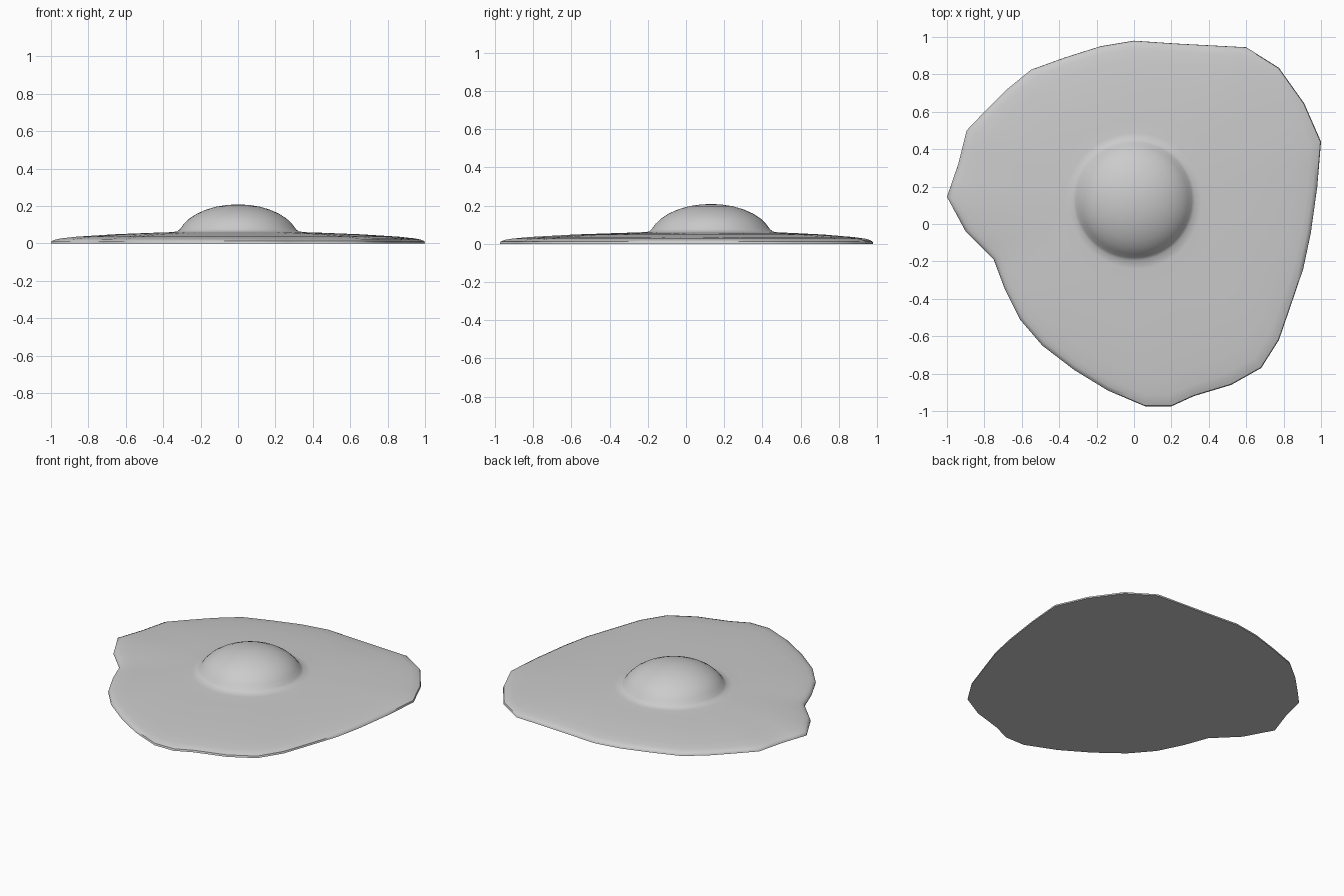
import bpy
import bmesh
import math
from mathutils import Vector

cube = bpy.data.objects.get("Cube")
if cube:
    bpy.data.objects.remove(cube, do_unlink=True)


def make_material(name, color):
    mat = bpy.data.materials.new(name)
    mat.use_nodes = True
    mat.diffuse_color = color
    mat.node_tree.nodes["Principled BSDF"].inputs["Base Color"].default_value = color
    return mat


def bridge(bm, outer, inner):
    """Join two closed rings of equal length with quads."""
    count = len(outer)
    for i in range(count):
        j = (i + 1) % count
        bm.faces.new((outer[i], outer[j], inner[j], inner[i]))


# Irregular rim of the egg white, clockwise from the back, in hundredths
RIM = [(0, 98), (22, 96.5), (60, 94.5), (77.5, 83.5), (91, 64.5), (100, 44),
       (98, 20), (94.5, -5), (90.5, -24), (83, -46), (77.5, -62), (68, -77),
       (52, -86), (32, -92), (20, -97.5), (6, -97.5), (-14, -89), (-32, -78),
       (-49, -65), (-61, -51), (-69, -35), (-75, -19), (-90, -4), (-100, 14.5),
       (-94, 32), (-89.5, 50), (-79, 61), (-68.5, 71.5), (-55, 82.5),
       (-37, 89), (-18, 95)]
CENTRE = Vector((0.0, 0.13))

# Rim points run counter-clockwise, with a midpoint on each edge
corners = [Vector(p) / 100 for p in reversed(RIM)]
rim = []
for a, b in zip(corners, corners[1:] + corners[:1]):
    rim += [a, (a + b) / 2]
directions = [(p - CENTRE).normalized() for p in rim]

# Egg white: (blend from yolk foot to rim, height)
WHITE = [(1, 0), (0.995, 0.012), (0.965, 0.021), (0.92, 0.027), (0.8, 0.036),
         (0.5, 0.049), (0.2, 0.057), (0.06, 0.06)]
# Yolk: (radius, height)
FOOT = 0.325
YOLK = [(FOOT, 0.064), (0.309, 0.078), (0.29, 0.104), (0.26, 0.133),
        (0.22, 0.159), (0.17, 0.181), (0.115, 0.197), (0.055, 0.206)]

bm = bmesh.new()
rings = []
for blend, z in WHITE:
    rings.append([bm.verts.new((*(CENTRE + d * FOOT).lerp(p, blend), z))
                  for p, d in zip(rim, directions)])
for radius, z in YOLK:
    rings.append([bm.verts.new((*(CENTRE + d * radius), z)) for d in directions])
for outer, inner in zip(rings, rings[1:]):
    bridge(bm, outer, inner)

# Top of the yolk and flat underside
crown = bm.verts.new((*CENTRE, 0.209))
last = rings[-1]
for i, v in enumerate(last):
    bm.faces.new((v, last[(i + 1) % len(last)], crown))
bm.faces.new(list(reversed(rings[0])))
bmesh.ops.recalc_face_normals(bm, faces=bm.faces[:])

mesh = bpy.data.meshes.new("fried_egg")
bm.to_mesh(mesh)
bm.free()
egg = bpy.data.objects.new("fried_egg", mesh)
bpy.context.collection.objects.link(egg)
mesh.materials.append(make_material("plain grey", (0.6, 0.6, 0.6, 1)))

# Smooth surface with a sharp edge around the underside
bpy.ops.object.select_all(action="DESELECT")
egg.select_set(True)
bpy.context.view_layer.objects.active = egg
bpy.ops.object.shade_smooth_by_angle(angle=math.radians(50))
